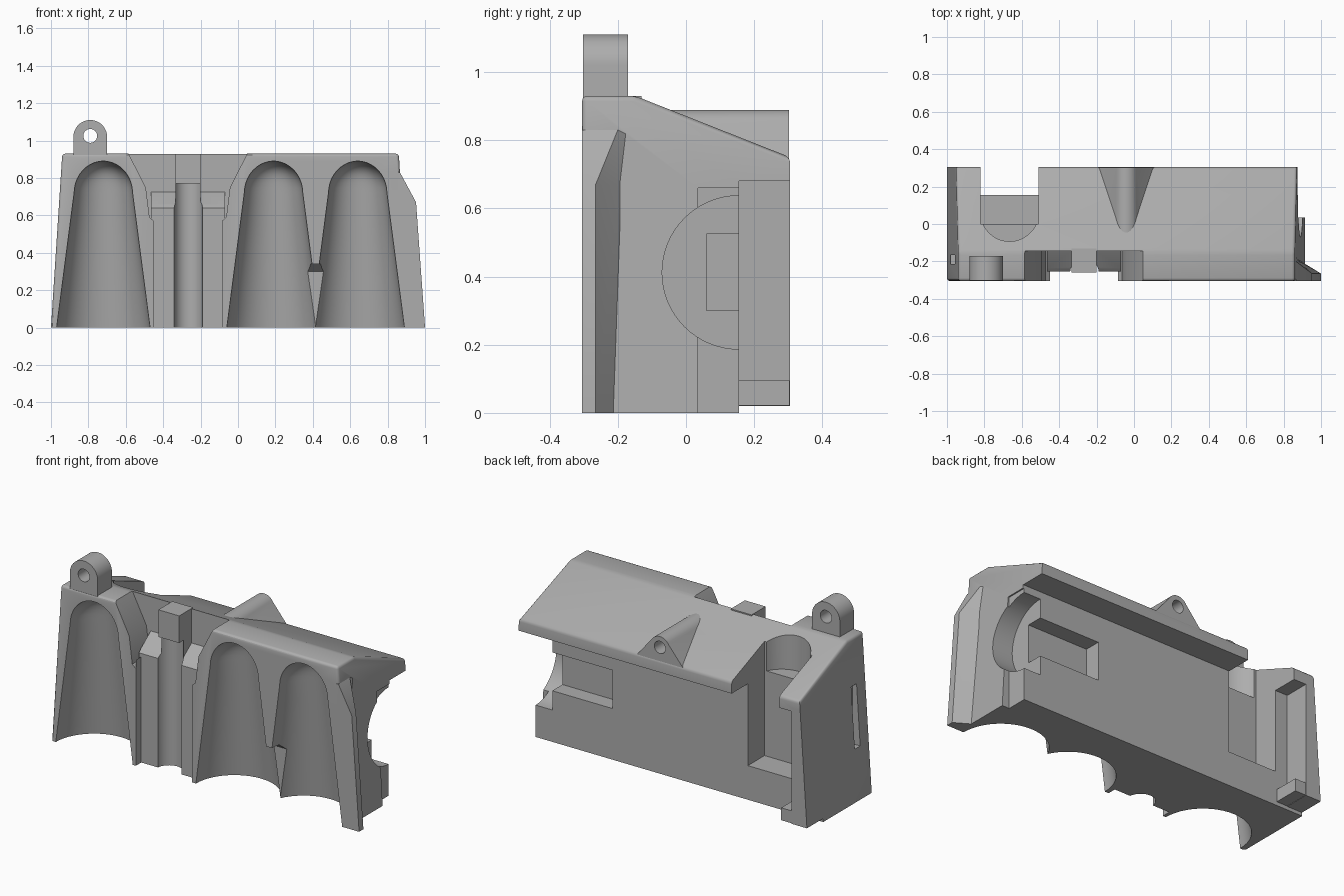
import bpy, bmesh
from math import sin, cos, pi, sqrt

cube = bpy.data.objects.get("Cube")
if cube:
    bpy.data.objects.remove(cube, do_unlink=True)

grey = bpy.data.materials.new("plain_grey")
grey.use_nodes = True
GREY = (0.42, 0.42, 0.42, 1)
grey.diffuse_color = GREY
grey.node_tree.nodes["Principled BSDF"].inputs["Base Color"].default_value = GREY


def loft(name, rings, bevel=None):
    """Solid through rings of 3D points that share one point count."""
    bm = bmesh.new()
    vs = [[bm.verts.new(p) for p in ring] for ring in rings]
    n = len(rings[0])
    for a, b in zip(vs, vs[1:]):
        for i in range(n):
            j = (i + 1) % n
            bm.faces.new((a[i], a[j], b[j], b[i]))
    bm.faces.new(vs[0])
    bm.faces.new(vs[-1])
    bmesh.ops.recalc_face_normals(bm, faces=bm.faces)
    if bevel:
        edges = [e for e in bm.edges if bevel(*(v.co for v in e.verts))]
        bmesh.ops.bevel(bm, geom=edges, offset=0.016, segments=3,
                        profile=0.5, affect='EDGES')
    me = bpy.data.meshes.new(name)
    bm.to_mesh(me)
    bm.free()
    me.materials.append(grey)
    ob = bpy.data.objects.new(name, me)
    bpy.context.collection.objects.link(ob)
    return ob


def prism(name, axis, pts, a, b):
    """Profile in the two remaining axes, extruded along axis from a to b."""
    k = "xyz".index(axis)
    return loft(name, [[(*p[:k], d, *p[k:]) for p in pts] for d in (a, b)])


def box(name, x0, x1, y0, y1, z0, z1):
    return prism(name, "z", [(x0, y0), (x1, y0), (x1, y1), (x0, y1)], z0, z1)


def arc(cx, cy, r, a0=0, a1=2 * pi, n=32, full=True):
    steps = n if full else n - 1
    return [(cx + r * cos(a0 + (a1 - a0) * i / steps),
             cy + r * sin(a0 + (a1 - a0) * i / steps)) for i in range(n)]


def combine(target, tool, op='DIFFERENCE'):
    mod = target.modifiers.new("cut", 'BOOLEAN')
    mod.operation, mod.solver, mod.object = op, 'EXACT', tool
    bpy.context.view_layer.objects.active = target
    bpy.ops.object.modifier_apply(modifier=mod.name)
    bpy.data.objects.remove(tool, do_unlink=True)


FRONT, WALL, BACK = -0.305, 0.155, 0.305


def left_x(z):
    return -1 + 0.065 * z


# Main shell: sloped roof, rear lip, tapered ends
section = [(FRONT, 0), (FRONT, .93), (-.15, .93), (BACK, .75),
           (BACK, .68), (WALL, .68), (WALL, 0)]


def soft_edge(a, b):
    if a.y < -.3 and b.y < -.3:
        return max(a.z, b.z) > .1
    return min(a.z, b.z) > .7


body = loft("main_body", [
    [(left_x(z), y, z) for y, z in section],
    [(.915 - .055 * z / .93, y, z) for y, z in section]], soft_edge)

# End fin that flares out at the front corner
combine(body, loft("corner_fin", [
    [(.7, FRONT, z), (x, FRONT, z), (x, y1, z), (.86, y2, z), (.7, y2, z)]
    for z, x, y1, y2 in ((0, 1, -.265, -.18), (.67, .952, -.265, -.18),
                         (.83, .866, -.2, -.17))]), 'UNION')

# Thin rear end wall with a foot
combine(body, loft("rear_end_wall", [
    [(left_x(z), .1, z), (-.9, .1, z), (-.9, BACK, z), (left_x(z), BACK, z)]
    for z in (.02, .7)]), 'UNION')
combine(body, box("rear_foot", -.95, -.83, .1, BACK - .002, .022, .095), 'UNION')

# Flat end face behind the flare, disc recess and rectangular rear recess
combine(body, box("end_trim", .868, 1.1, .035, .4, -.1, .66))
combine(body, prism("disc_recess", "x", arc(WALL, .412, .225, n=64), .76, 1.1))
combine(body, box("rear_recess", .37, 1, .06, .4, .3, .525))

# Rear pocket open through the roof
combine(body, box("pocket", -.82, -.51, 0, .45, .2, 1.1))
combine(body, prism("pocket_round", "z", arc(-.665, .062, .1549, n=48), .7, 1.1))

# Side slot
combine(body, box("side_slot", -1.1, -.93, -.215, -.165, .3, .66))


# Tall arched alcoves, half round in plan
def alcove(cx):
    zs = [-.05, .2, .4, .6, .72] + [.72 + .17 * sin(pi / 2 * i / 10) for i in range(1, 10)] + [.8895]
    rings = []
    for z in zs:
        depth = .25 - .13 * z
        w = depth
        if z > .72:
            t = (z - .72) / .17
            w = .156 * sqrt(1 - t * t)
            depth *= (1 - t ** 5) ** .5
        half = [(cx + w * cos(a), FRONT + depth * sin(a), z)
                for a in (pi * i / 24 for i in range(25))]
        rings.append(half + [(cx - w, FRONT - .1, z), (cx + w, FRONT - .1, z)])
    return loft("alcove", rings)


for cx in (-.72, .19, .64):
    combine(body, alcove(cx))

# Notch below the pillar between the twin alcoves
combine(body, loft("pillar_notch", [
    [(.415 - w, -.4, z), (.415 + w, -.4, z), (.415 + w, y, z), (.415 - w, y, z)]
    for z, w, y in ((-.1, .058, -.2), (.3, .066, -.2), (.34, .035, -.25))]))

# Central channel: shallow below, deep and flared above
combine(body, box("channel_low", -.45, -.085, -.5, -.255, -.1, .7))
flare = [(.33, 1), (.317, .93), (.225, .75), (.205, .59), (.182, .57), (.182, .62)]
outline = [(-.268 - x, z) for x, z in flare] + [(-.268 + x, z) for x, z in reversed(flare)]
combine(body, prism("channel_high", "y", outline, -.5, -.145))
combine(body, prism("channel_ledge", "x", [(-.255, .55), (-.255, .64), (-.235, .66),
                                           (-.14, .73), (-.13, .55)], -.465, -.07), 'UNION')

# Centre post with a round groove below its head
combine(body, box("centre_post", -.335, -.2, -.26, -.13, .5, .929), 'UNION')
combine(body, prism("post_groove", "z", arc(-.265, -.262, .077), -.1, .77))

# Hanging lug with an eye
lug = prism("hanging_lug", "y", [(-.88, .9), (-.70, .9)]
            + arc(-.79, 1.02, .09, 0, pi, 24, False), FRONT + .003, -.17)
combine(lug, prism("lug_eye", "y", arc(-.79, 1.025, .037), -.5, .1))

# Rounded gable on the roof slope with a blind hole
gable = prism("roof_gable", "y", [(-.2, .735), (.115, .735)]
              + arc(-.042, .825, .064, pi / 6, pi * 5 / 6, 16, False), -.06, BACK - .003)
combine(gable, prism("gable_hole", "y", arc(-.042, .825, .036), .1, .5))
# Trim the gable inside the shell
combine(gable, prism("gable_trim", "x", [(-.2, .5), (-.2, .93), (-.15, .92),
                                         (.295, .74), (.295, .5)], -.5, .5))

for ob in (body, lug, gable):
    bpy.ops.object.select_all(action='DESELECT')
    ob.select_set(True)
    bpy.context.view_layer.objects.active = ob
    bpy.ops.object.shade_smooth_by_angle(angle=pi / 6)
